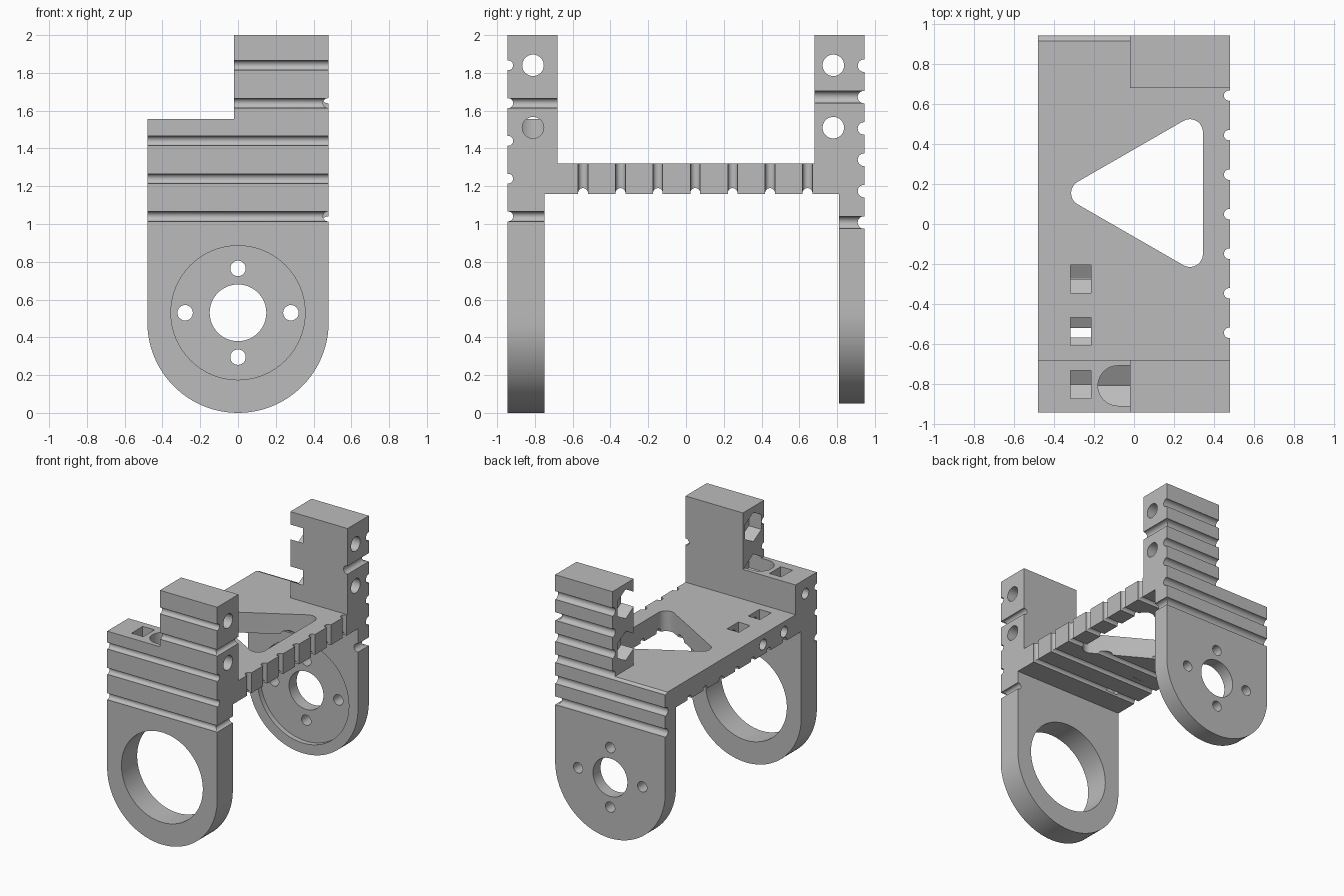
import bpy
import bmesh
import math
from mathutils import Vector

cube = bpy.data.objects.get("Cube")
if cube:
    bpy.data.objects.remove(cube, do_unlink=True)

HALF = 0.48       # half width in x
END = 0.945       # half length in y
STEP = -0.02      # side of the towers
DECK_LOW, DECK_TOP = 1.16, 1.32

grey = bpy.data.materials.new("plain grey")
grey.use_nodes = True
grey.diffuse_color = (0.5, 0.5, 0.5, 1)
grey.node_tree.nodes["Principled BSDF"].inputs["Base Color"].default_value = (0.5, 0.5, 0.5, 1)

cutters = []


def prism(name, points, axis, start, stop):
    """Extrude a flat outline along x, y or z; points use the other two axes in order."""
    bm = bmesh.new()

    def place(p, depth):
        co = list(p)
        co.insert("xyz".index(axis), depth)
        return bm.verts.new(co)

    low = [place(p, start) for p in points]
    high = [place(p, stop) for p in points]
    bm.faces.new(low)
    bm.faces.new(high)
    n = len(points)
    for i in range(n):
        j = (i + 1) % n
        bm.faces.new((low[i], low[j], high[j], high[i]))
    bmesh.ops.recalc_face_normals(bm, faces=bm.faces)
    mesh = bpy.data.meshes.new(name)
    bm.to_mesh(mesh)
    bm.free()
    obj = bpy.data.objects.new(name, mesh)
    bpy.context.scene.collection.objects.link(obj)
    return obj


def arc(cx, cy, r, first, last, n):
    return [(cx + r * math.cos(math.radians(first + (last - first) * i / n)),
             cy + r * math.sin(math.radians(first + (last - first) * i / n)))
            for i in range(n + 1)]


def circle(cx, cy, r, n=24, turn=0):
    return arc(cx, cy, r, turn, turn + 360, n)[:-1]


def rect(a0, a1, b0, b1):
    return [(a0, b0), (a1, b0), (a1, b1), (a0, b1)]


def boolean(target, tool, operation):
    mod = target.modifiers.new(tool.name, 'BOOLEAN')
    mod.operation = operation
    mod.solver = 'EXACT'
    mod.object = tool
    tool.hide_render = True
    cutters.append(tool)


def cut(name, points, axis, start, stop):
    boolean(bracket, prism(name, points, axis, start, stop), 'DIFFERENCE')


# Main body: side profile of legs, deck and towers
side_profile = [
    (-END, 0), (-0.75, 0), (-0.75, DECK_LOW), (0.81, DECK_LOW), (0.81, 0.0), (END, 0.0),
    (END, 2), (0.68, 2), (0.68, DECK_TOP), (-0.68, DECK_TOP), (-0.68, 2), (-END, 2)]
bracket = prism("bracket", side_profile, 'x', -HALF, HALF)

# Lowered shoulders beside the towers
cut("front_shoulder_cut", rect(-1, -0.6, 1.555, 2.1), 'x', -0.7, STEP)
cut("back_shoulder_cut", rect(0.68, 1.1, DECK_TOP, 2.1), 'x', -0.7, STEP)

# Rounded leg ends
for name, centre, y0, y1 in (("front_leg_round", 0.48, -1.1, -0.6), ("back_leg_round", 0.53, 0.7, 1.1)):
    outline = [(-0.6, -0.1), (0.6, -0.1), (0.6, centre)]
    outline += arc(0, centre, HALF, 0, -180, 48) + [(-0.6, centre)]
    cut(name, outline, 'y', y0, y1)

# Bearing bore in the front leg; recess, bore and screw holes in the back leg
HUB = 0.53
cut("front_bore", circle(0, HUB, 0.355, 64), 'y', -1.1, -0.6)
cut("back_recess", circle(0, HUB, 0.40, 64), 'y', 0.7, 0.85)
cut("back_bore", circle(0, HUB, 0.15, 48), 'y', 0.7, 1.1)
for x, z in ((0.28, 0), (-0.28, 0), (0, 0.235), (0, -0.235)):
    cut("leg_screw_hole", circle(x, HUB + z, 0.041), 'y', 0.7, 1.1)

# Rounded triangular window in the deck
window = []
for x, y, a in ((0.28, 0.46, 0), (-0.25, 0.155, 120), (0.28, -0.15, 240)):
    window += arc(x, y, 0.065, a, a + 120, 12)
cut("deck_window", window, 'z', 1.0, 1.5)

# Grooves under and beside the deck
for i in range(7):
    y = -0.545 + 0.198 * i
    cut("deck_under_groove", circle(y, DECK_LOW + 0.004, 0.026), 'x', -0.6, 0.6)
    cut("deck_side_groove", circle(HALF - 0.004, y, 0.026), 'z', 1.05, 1.33)

# Grooves across the front and back faces
for i in range(5):
    cut("front_groove", circle(-END + 0.004, 1.04 + 0.2 * i, 0.026), 'x', -0.6, 0.6)
for i in range(6):
    cut("back_groove", circle(END - 0.003, 1.008 + 0.166 * i, 0.033), 'x', -0.6, 0.6)

# Grooves on the side of the legs and towers
for z in (1.04, 1.64):
    cut("front_side_groove", [(HALF - 0.004 + x, z + h) for x, h in circle(0, 0, 0.026)], 'y', -1.1, -0.6)
for z in (1.008, 1.672):
    cut("back_side_groove", [(HALF - 0.003 + x, z + h) for x, h in circle(0, 0, 0.033)], 'y', 0.6, 1.1)

# Tower screw holes with hexagonal nut pockets
for y in (-0.81, 0.78):
    for z in (1.84, 1.51):
        cut("tower_screw_hole", circle(y, z, 0.057, 32), 'x', 0.02, 0.6)
        cut("tower_nut_pocket", circle(y, z, 0.116, 6, 30), 'x', -0.08, 0.09)

# Round end of the nut pocket sunk into the front shoulder
round_end = prism("shoulder_pocket", circle(-0.81, 1.51, 0.116, 6, 30), 'x', -0.25, -0.05)
boolean(round_end, prism("pocket_end", circle(-0.08, -0.81, 0.1005, 48), 'z', 1.2, 1.8), 'INTERSECT')
boolean(bracket, round_end, 'DIFFERENCE')

# Side screw holes with nut slots opening upward
for y, z in ((-0.275, 1.24), (-0.538, 1.24), (-0.803, 1.44)):
    cut("side_screw_hole", circle(y, z, 0.042), 'x', -0.6, -0.19)
    cut("nut_slot_base", circle(y, z, 0.0805, 6, 30), 'x', -0.318, -0.215)
    cut("nut_slot", rect(y - 0.0697, y + 0.0697, z, z + 0.25), 'x', -0.318, -0.215)

# Bake the cuts and drop the helpers
bpy.context.view_layer.update()
graph = bpy.context.evaluated_depsgraph_get()
baked = bpy.data.meshes.new_from_object(bracket.evaluated_get(graph))
bracket.modifiers.clear()
bracket.data = baked
for tool in cutters:
    bpy.data.objects.remove(tool, do_unlink=True)
baked.materials.clear()
baked.materials.append(grey)

# Smooth round walls, sharp edges kept
bpy.ops.object.select_all(action='DESELECT')
bracket.select_set(True)
bpy.context.view_layer.objects.active = bracket
bpy.ops.object.shade_smooth_by_angle(angle=math.radians(30))
